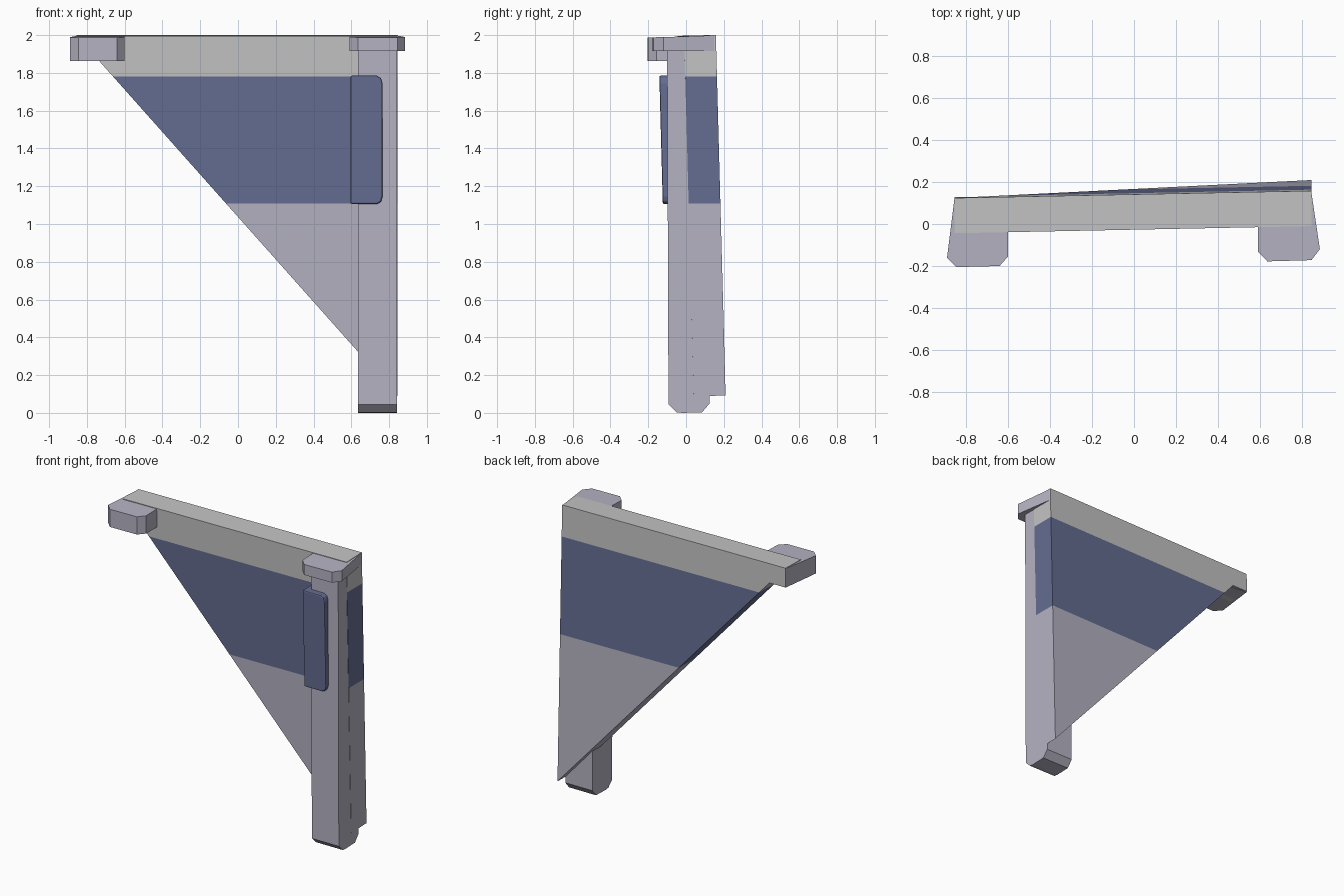
import bpy, bmesh

if "Cube" in bpy.data.objects:
    bpy.data.objects.remove(bpy.data.objects["Cube"])


def material(name, rgb):
    m = bpy.data.materials.new(name)
    m.diffuse_color = (*rgb, 1)
    m.use_nodes = True
    m.node_tree.nodes["Principled BSDF"].inputs["Base Color"].default_value = m.diffuse_color
    return m


GREY = material("light grey", (0.55, 0.55, 0.55))
LAVENDER = material("pale lavender", (0.465, 0.45, 0.54))
BLUE = material("slate blue", (0.13, 0.155, 0.29))


def prism(name, near, far, mats):
    """Solid between two matching outlines of 3D points."""
    bm = bmesh.new()
    a = [bm.verts.new(p) for p in near]
    b = [bm.verts.new(p) for p in far]
    n = len(a)
    bm.faces.new(a)
    bm.faces.new(b[::-1])
    for i in range(n):
        j = (i + 1) % n
        bm.faces.new((a[j], a[i], b[i], b[j]))
    bmesh.ops.recalc_face_normals(bm, faces=bm.faces[:])
    me = bpy.data.meshes.new(name)
    bm.to_mesh(me)
    bm.free()
    for m in mats:
        me.materials.append(m)
    ob = bpy.data.objects.new(name, me)
    bpy.context.collection.objects.link(ob)
    return ob


def lean(x, z):
    """Depth offset of the slightly tilted panel."""
    return 0.02 * x - 0.027 * (z - 2)


# Triangular panel, split into three colour bands by height
outline = [(-0.855, 2.0), (-0.855, 1.867), (-0.735, 1.867), (0.845, 0.092), (0.845, 2.0)]
panel = prism("triangular_panel",
              [(x, -0.027 + lean(x, z), z - 0.004) for x, z in outline],
              [(x, 0.141 + lean(x, z), z) for x, z in outline],
              [GREY, BLUE, LAVENDER])
bm = bmesh.new()
bm.from_mesh(panel.data)
for z in (1.782, 1.108):
    bmesh.ops.bisect_plane(bm, geom=bm.verts[:] + bm.edges[:] + bm.faces[:],
                           plane_co=(0, 0, z), plane_no=(0, 0, 1))
for f in bm.faces:
    z = f.calc_center_median().z
    f.material_index = 0 if z > 1.782 else 1 if z > 1.108 else 2
bm.to_mesh(panel.data)
bm.free()

# Upright post with chamfered foot
side = [(-0.1, 1.925), (-0.093, 0.045), (-0.05, 0.003), (-0.02, 0), (0.085, 0.003),
        (0.125, 0.05), (0.125, 1.925)]
prism("upright_post", [(0.635, y, z) for y, z in side],
      [(0.843, y, z) for y, z in side], [LAVENDER])


# Chamfered end blocks under the top edge
def block(name, pts, bottom):
    prism(name, [(x, y, bottom) for x, y in pts],
          [(x, y, 1.993 + 0.027 * y) for x, y in pts], [LAVENDER])


block("left_end_block", [(-0.855, 0.122), (-0.89, -0.16), (-0.845, -0.205),
                         (-0.64, -0.2), (-0.6, -0.155), (-0.6, 0.1)], 1.864)
block("right_end_block", [(0.844, 0.155), (0.885, -0.12), (0.845, -0.172),
                          (0.635, -0.178), (0.59, -0.132), (0.59, 0.1)], 1.915)

# Blue clip wrapped round the front of the post, rounded at its free end
clip = [(0.595, 1.785), (0.735, 1.785), (0.757, 1.773), (0.765, 1.745),
        (0.765, 1.145), (0.757, 1.117), (0.735, 1.106), (0.595, 1.106)]
front = [-0.123 - 0.027 * (z - 1.106) for x, z in clip]
tab = prism("post_clip", [(x, y, z) for (x, z), y in zip(clip, front)],
            [(x, 0.03, z) for x, z in clip], [BLUE])
bevel = tab.modifiers.new("soft edges", 'BEVEL')
bevel.width = 0.008
bevel.segments = 2
